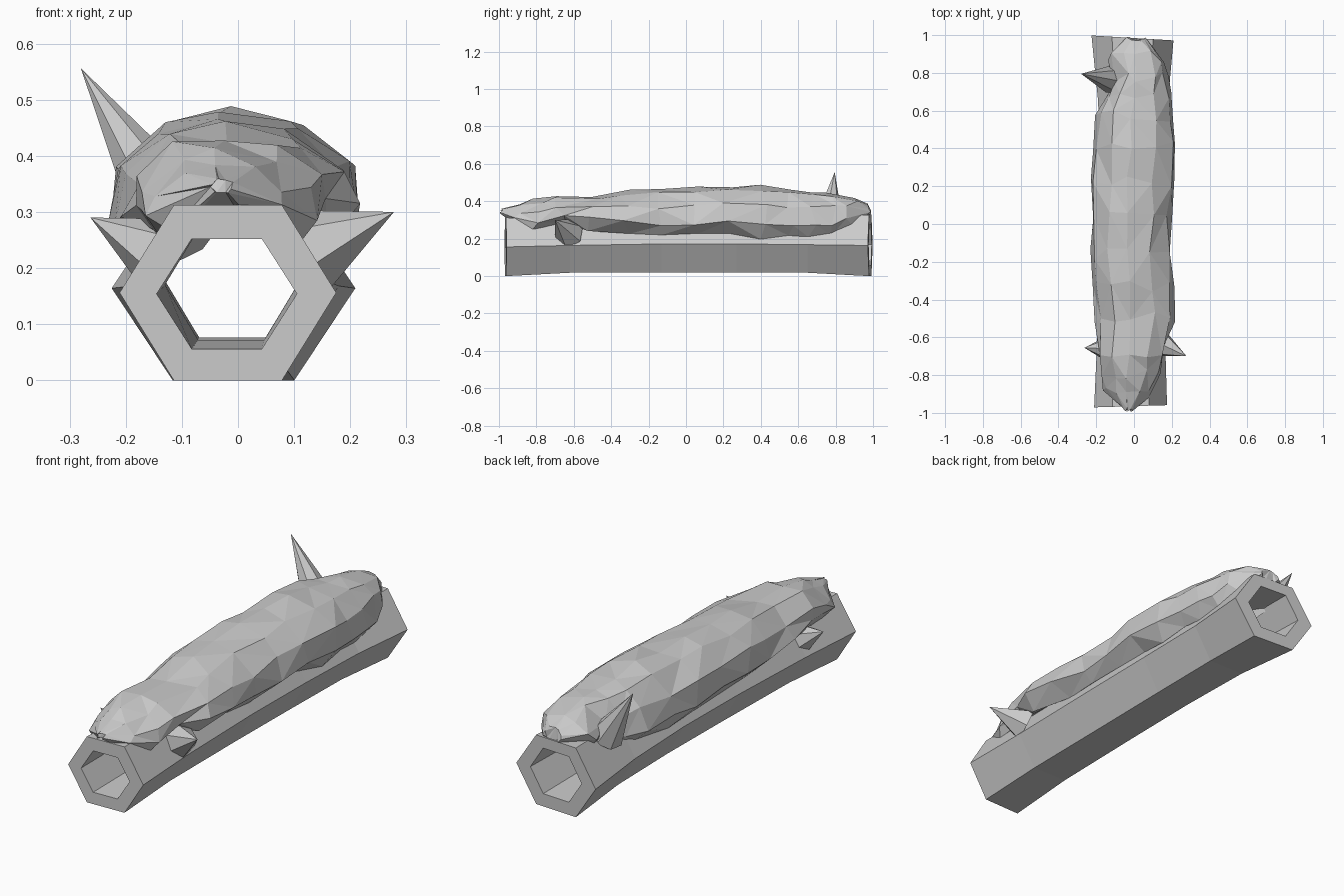
import bpy, bmesh, math, random
from mathutils import Vector

if "Cube" in bpy.data.objects:
    bpy.data.objects.remove(bpy.data.objects["Cube"])

random.seed(4)


def finish(name, bm):
    bmesh.ops.recalc_face_normals(bm, faces=bm.faces)
    me = bpy.data.meshes.new(name)
    bm.to_mesh(me)
    bm.free()
    ob = bpy.data.objects.new(name, me)
    bpy.context.collection.objects.link(ob)
    return ob


def loft(bm, rings, close=False):
    loops = [[bm.verts.new(p) for p in r] for r in rings]
    pairs = list(zip(loops, loops[1:] + loops[:1] if close else loops[1:]))
    for a, b in pairs:
        for i in range(len(a)):
            j = (i + 1) % len(a)
            bm.faces.new((a[i], a[j], b[j], b[i]))
    if not close:
        bm.faces.new(loops[0])
        bm.faces.new(loops[-1])


# Hollow hexagonal log: outer rings one way, inner rings back
def hexagon(y, cx, cz, rx, rz, tilt=0.0):
    pts = []
    for k in range(6):
        a = math.radians(60 * k)
        x, z = rx * math.cos(a), rz * math.sin(a) / math.sin(math.pi / 3)
        pts.append((cx + x, y - tilt * x, cz + z))
    return pts


outer = [hexagon(-0.965, -0.018, 0.156, 0.193, 0.156, -0.03),
         hexagon(-0.62, -0.015, 0.164, 0.18, 0.146),
         hexagon(-0.13, -0.01, 0.172, 0.175, 0.152),
         hexagon(0.27, -0.005, 0.172, 0.175, 0.152),
         hexagon(0.65, -0.005, 0.168, 0.185, 0.15),
         hexagon(0.985, -0.008, 0.164, 0.217, 0.164, 0.06)]
inner = [hexagon(0.985, -0.008, 0.168, 0.14, 0.108, 0.06),
         hexagon(0.3, -0.01, 0.174, 0.118, 0.098),
         hexagon(-0.3, -0.012, 0.17, 0.118, 0.098),
         hexagon(-0.965, -0.02, 0.154, 0.125, 0.098, -0.03)]
bm = bmesh.new()
loft(bm, outer + inner, close=True)
finish("hollow_log", bm)

# Moss blanket: lumpy arched sections (y, left, right, edge height, top height)
sections = [(-0.985, -0.05, -0.01, 0.335, 0.36), (-0.89, -0.155, 0.08, 0.27, 0.385),
            (-0.8, -0.18, 0.15, 0.25, 0.41), (-0.68, -0.195, 0.16, 0.28, 0.435),
            (-0.5, -0.205, 0.22, 0.255, 0.43), (-0.33, -0.225, 0.205, 0.225, 0.455),
            (-0.16, -0.24, 0.2, 0.215, 0.47), (0.04, -0.225, 0.205, 0.22, 0.478),
            (0.23, -0.24, 0.215, 0.215, 0.48), (0.4, -0.225, 0.225, 0.21, 0.482),
            (0.57, -0.2, 0.21, 0.205, 0.47), (0.68, -0.16, 0.195, 0.205, 0.452),
            (0.77, -0.11, 0.175, 0.22, 0.45), (0.89, -0.14, 0.17, 0.28, 0.41),
            (0.98, -0.04, 0.06, 0.33, 0.385)]
half = [(0.7, 0.0), (0.99, 0.26), (0.9, 0.62), (0.5, 0.91)]
profile = half + [(-0.1, 1.0)] + [(-u, v) for u, v in reversed(half)]
rings = []
for y, xl, xr, ze, zt in sections:
    c, w, h = (xl + xr) / 2, (xr - xl) / 2, zt - ze
    end = abs(y) > 0.93
    ring = []
    for u, v in profile:
        n = [random.uniform(-1, 1) for _ in range(3)]
        s = 0.3 if end else 1.0
        ring.append((c + w * u + 0.012 * n[0] * s, y + 0.035 * n[1] * s,
                     ze + h * v + (0.015 if v < 0.8 else 0.008) * n[2] * s))
    # underside tucked against the log
    low = ze if end else 0.285
    ring += [(c - w * 0.4, y, low), (c + w * 0.4, y, low)]
    rings.append(ring)
bm = bmesh.new()
loft(bm, rings)
bmesh.ops.triangulate(bm, faces=bm.faces, quad_method='SHORT_EDGE')
finish("moss_blanket", bm)


# Broken branch stubs: faceted spikes rooted in the log
def spike(name, base, tip, r, sides=6):
    base, tip = Vector(base), Vector(tip)
    d = tip - base
    bpy.ops.mesh.primitive_cone_add(vertices=sides, radius1=r, radius2=0, depth=d.length,
                                    location=(base + tip) / 2,
                                    rotation=d.to_track_quat('Z', 'Y').to_euler())
    bpy.context.object.name = name


spike("branch_stub_back_left", (-0.12, 0.765, 0.30), (-0.28, 0.795, 0.556), 0.075, 7)
spike("branch_stub_front_right", (0.12, -0.625, 0.225), (0.278, -0.7, 0.3), 0.085)
spike("branch_stub_front_left", (-0.147, -0.66, 0.23), (-0.263, -0.655, 0.29), 0.065)
